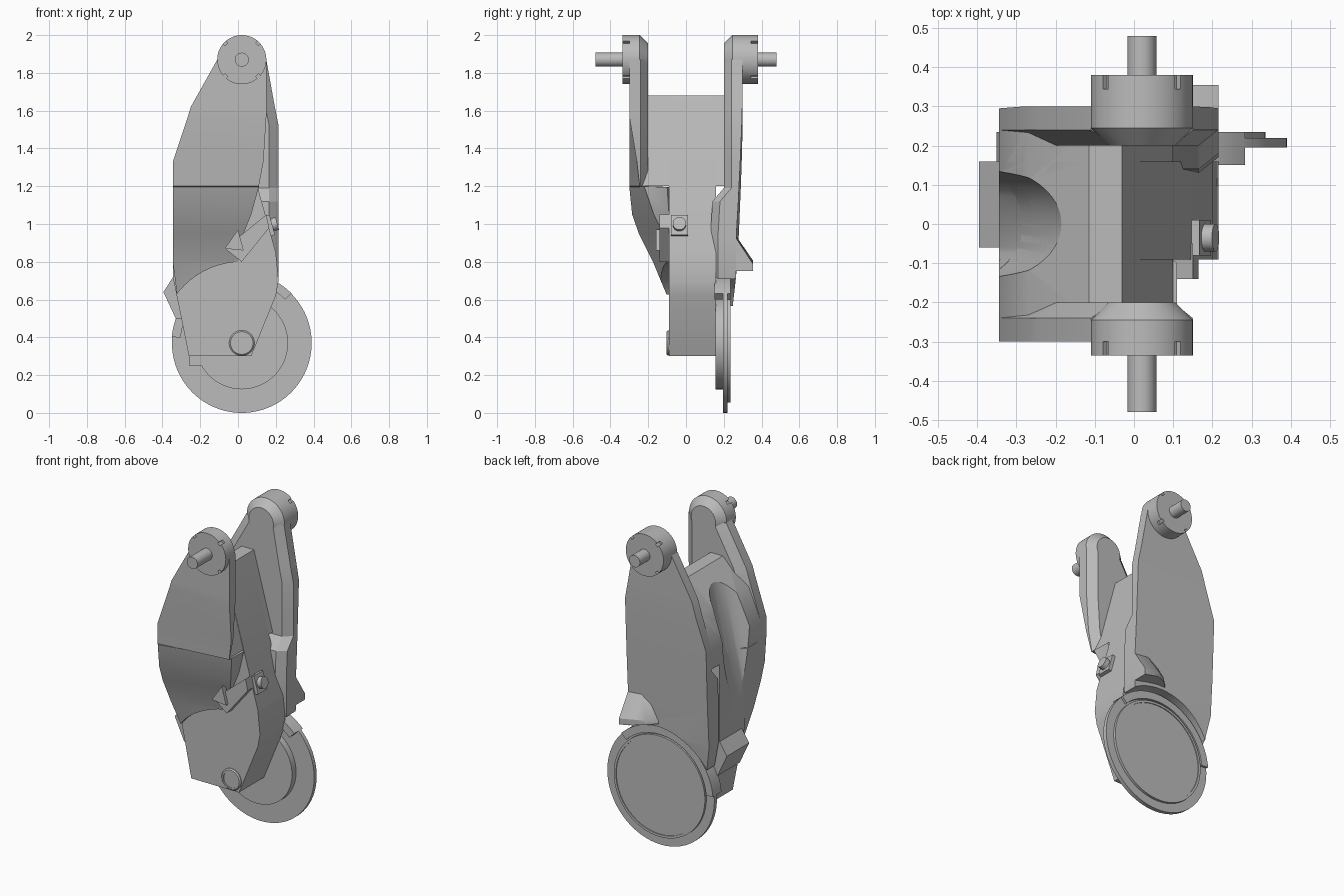
import bpy, bmesh, math
from mathutils import Vector

cube = bpy.data.objects.get("Cube")
if cube:
    bpy.data.objects.remove(cube)

grey = bpy.data.materials.new("plain grey")
grey.use_nodes = True
grey.diffuse_color = (0.5, 0.5, 0.5, 1)
grey.node_tree.nodes["Principled BSDF"].inputs["Base Color"].default_value = grey.diffuse_color

PIVOT = (0.02, 0.37)   # wheel axle, x and z
HINGE = (0.02, 1.87)   # upper hinge, x and z


def loft(name, rings, smooth=True):
    """Skin a list of equal rings and cap both ends."""
    bm = bmesh.new()
    vs = [[bm.verts.new(p) for p in ring] for ring in rings]
    n = len(rings[0])
    for a, b in zip(vs, vs[1:]):
        for i in range(n):
            bm.faces.new((a[i], a[(i + 1) % n], b[(i + 1) % n], b[i]))
    bm.faces.new(vs[0])
    bm.faces.new(vs[-1])
    bmesh.ops.recalc_face_normals(bm, faces=bm.faces)
    mesh = bpy.data.meshes.new(name)
    bm.to_mesh(mesh)
    bm.free()
    mesh.materials.append(grey)
    ob = bpy.data.objects.new(name, mesh)
    bpy.context.collection.objects.link(ob)
    if smooth:
        soften(ob)
    return ob


def soften(ob):
    bpy.ops.object.select_all(action='DESELECT')
    ob.select_set(True)
    bpy.context.view_layer.objects.active = ob
    bpy.ops.object.shade_smooth_by_angle(angle=math.radians(30))


def prism(name, profile, y0, y1):
    return loft(name, [[(x, y, z) for x, z in profile] for y in (y0, y1)], False)


def lathe(name, centre, profile, n=64):
    """Turn (radius, y) points about an axis along y."""
    turn = [2 * math.pi * i / n for i in range(n)]
    return loft(name, [[(centre[0] + r * math.cos(t), y, centre[1] + r * math.sin(t))
                        for t in turn] for r, y in profile])


def rod(name, a, b, r, n=48):
    a, b = Vector(a), Vector(b)
    d = (b - a).normalized()
    u = d.orthogonal().normalized()
    w = d.cross(u)
    turn = [2 * math.pi * i / n for i in range(n)]
    return loft(name, [[c + r * (u * math.cos(t) + w * math.sin(t)) for t in turn] for c in (a, b)])


def cut(cutter, targets):
    for ob in targets:
        mod = ob.modifiers.new("cut", 'BOOLEAN')
        mod.operation, mod.solver, mod.object = 'DIFFERENCE', 'EXACT', cutter
        bpy.ops.object.select_all(action='DESELECT')
        bpy.context.view_layer.objects.active = ob
        ob.select_set(True)
        bpy.ops.object.modifier_apply(modifier=mod.name)
    bpy.data.objects.remove(cutter)


# Central body: narrow full-height core and wide upper web
ridge = [(-0.27, 1.52), (-0.115, 1.68), (-0.03, 1.68)]
core = prism("body_core", ridge + [(0.2, 0.85), (0.215, 0.7), (0.2, 0.62), (0.07, 0.3),
             (-0.26, 0.3), (-0.31, 0.55), (-0.345, 0.72), (-0.345, 1.33)], -0.09, 0.16)
web = prism("body_web", ridge + [(0.1, 1.2), (-0.345, 1.2), (-0.345, 1.33)], -0.24, 0.24)


def arm(name, rows):
    """Rows of height, x left, x right, outer y at both edges, inner y; inner edges chamfered."""
    rings = []
    for z, xl, xr, yl, yr, yi in rows:
        s = 0.04 if yi > yl else -0.04
        rings.append([(xl, yl, z), (xr, yr, z), (xr, yi - s, z), (xr - 0.05, yi, z),
                      (xl + 0.06, yi, z), (xl, yi - s, z)])
    return loft(name, rings)


front_arm = arm("front_arm", [
    (1.87, -0.11, 0.15, -0.3, -0.3, -0.2),
    (1.62, -0.25, 0.15, -0.3, -0.3, -0.2),
    (1.57, -0.265, 0.15, -0.3, -0.3, -0.2),
    (1.33, -0.345, 0.135, -0.3, -0.26, -0.2),
    (1.2, -0.345, 0.11, -0.3, -0.245, -0.2),
    (1.195, -0.345, 0.11, -0.3, -0.22, -0.06),
    (1.05, -0.345, 0.07, -0.285, -0.17, -0.05),
    (0.95, -0.345, 0.03, -0.25, -0.12, -0.04),
    (0.8, -0.345, 0.0, -0.175, -0.095, -0.04),
    (0.6, -0.32, -0.15, -0.092, -0.091, -0.04)])

back_arm = arm("back_arm", [
    (1.87, -0.11, 0.15, 0.3, 0.3, 0.2),
    (1.62, -0.25, 0.195, 0.3, 0.298, 0.2),
    (1.52, -0.28, 0.215, 0.3, 0.295, 0.2),
    (1.33, -0.345, 0.215, 0.295, 0.287, 0.2),
    (1.19, -0.345, 0.215, 0.29, 0.28, 0.2),
    (1.12, -0.345, 0.215, 0.287, 0.277, 0.14),
    (0.95, -0.345, 0.215, 0.28, 0.267, 0.13),
    (0.72, -0.345, 0.215, 0.265, 0.265, 0.13),
    (0.5, -0.305, 0.14, 0.24, 0.24, 0.13)])

# Clearances for the axle face, the wheel and the rear channel
cut(lathe("axle_clearance", PIVOT, [(0.43, -0.5), (0.43, -0.09)]), [front_arm])
cut(lathe("wheel_clearance", PIVOT, [(0.39, 0.16), (0.39, 0.5)]), [back_arm])
cut(rod("channel_cutter", (-0.295, 0, 1.77), (-0.53, 0, 0.8), 0.145),
    [core, web, front_arm, back_arm])
for part in (front_arm, back_arm, core, web):
    soften(part)

# Hinge bosses with notched rims, and their pins
for side, label, face in ((-1, "front", 0.335), (1, "back", 0.38)):
    boss = lathe(label + "_hinge_boss", HINGE,
                 [(0.13, side * face), (0.13, side * 0.245), (0.085, side * 0.2)])
    for k in range(4):
        t = math.radians(45 + 90 * k)
        ux, uz = math.cos(t), math.sin(t)
        ring = [(HINGE[0] + r * ux - w * uz, HINGE[1] + r * uz + w * ux)
                for r, w in ((0.115, -0.01), (0.15, -0.01), (0.15, 0.01), (0.115, 0.01))]
        cut(prism("notch", ring, side * (face - 0.035), side * (face + 0.05)), [boss])
    soften(boss)
    lathe(label + "_hinge_pin", HINGE, [(0.037, side * 0.3), (0.037, side * 0.48)], 32)

# Wheel with hub and raised rear face
lathe("wheel", PIVOT, [(0.245, 0.155), (0.245, 0.195), (0.37, 0.195), (0.37, 0.22),
                       (0.315, 0.22), (0.315, 0.235), (0.3, 0.235), (0.3, 0.23)], 96)
prism("hub_lug", [(-0.26, 0.31), (-0.26, 0.25), (-0.19, 0.25), (-0.1, 0.31)], 0.16, 0.2)

# Wheel guard along the upper rim
guard = []
for i in range(33):
    t = math.radians(45 + 130 * i / 32)
    guard.append([(PIVOT[0] + r * math.cos(t), y, PIVOT[1] + r * math.sin(t))
                  for r, y in ((0.325, 0.15), (0.372, 0.15), (0.372, 0.235), (0.325, 0.235))])
loft("wheel_guard", guard)

# Axle end on the front face
lathe("axle_cap", PIVOT, [(0.067, -0.08), (0.067, -0.095), (0.06, -0.102),
                          (0.05, -0.102), (0.05, -0.098)], 40)

# Flared deflector above the wheel
loft("deflector", [[(x, y0, z + 0.14 * k), (x, y1, z + 0.03 * k), (x, y1, z), (x, 0.2, z)]
                   for x, y0, y1, z, k in ((0.215, 0.265, 0.355, 0.75, 1.25),
                                           (0.12, 0.265, 0.355, 0.77, 1.2),
                                           (0.05, 0.265, 0.32, 0.78, 0.8),
                                           (0.0, 0.262, 0.275, 0.78, 0.2))])

# Side stop and front rib
prism("side_stop", [(-0.33, 0.74), (-0.395, 0.64), (-0.33, 0.5), (-0.25, 0.5)], -0.06, 0.16)
prism("front_rib", [(-0.07, 0.87), (0.02, 0.8), (0.165, 0.98), (0.15, 1.05)], -0.14, -0.05)
prism("rib_spur", [(-0.07, 0.87), (0.03, 0.86), (0.0, 0.97)], -0.16, -0.05)

# Bolt and its seat on the sloping face
seat = Vector((0.16, -0.035, 0.99))
out = Vector((0.83, 0, 0.23)).normalized()
up = Vector((-out.z, 0, out.x))
loft("bolt_seat", [[seat + out * d + Vector((0, y, 0)) + up * z for y, z in
                    ((-0.045, -0.055), (0.045, -0.055), (0.045, 0.055), (-0.045, 0.055))]
                   for d in (-0.02, 0.022)], False)
rod("bolt", seat, seat + out * 0.05, 0.035, 32)
